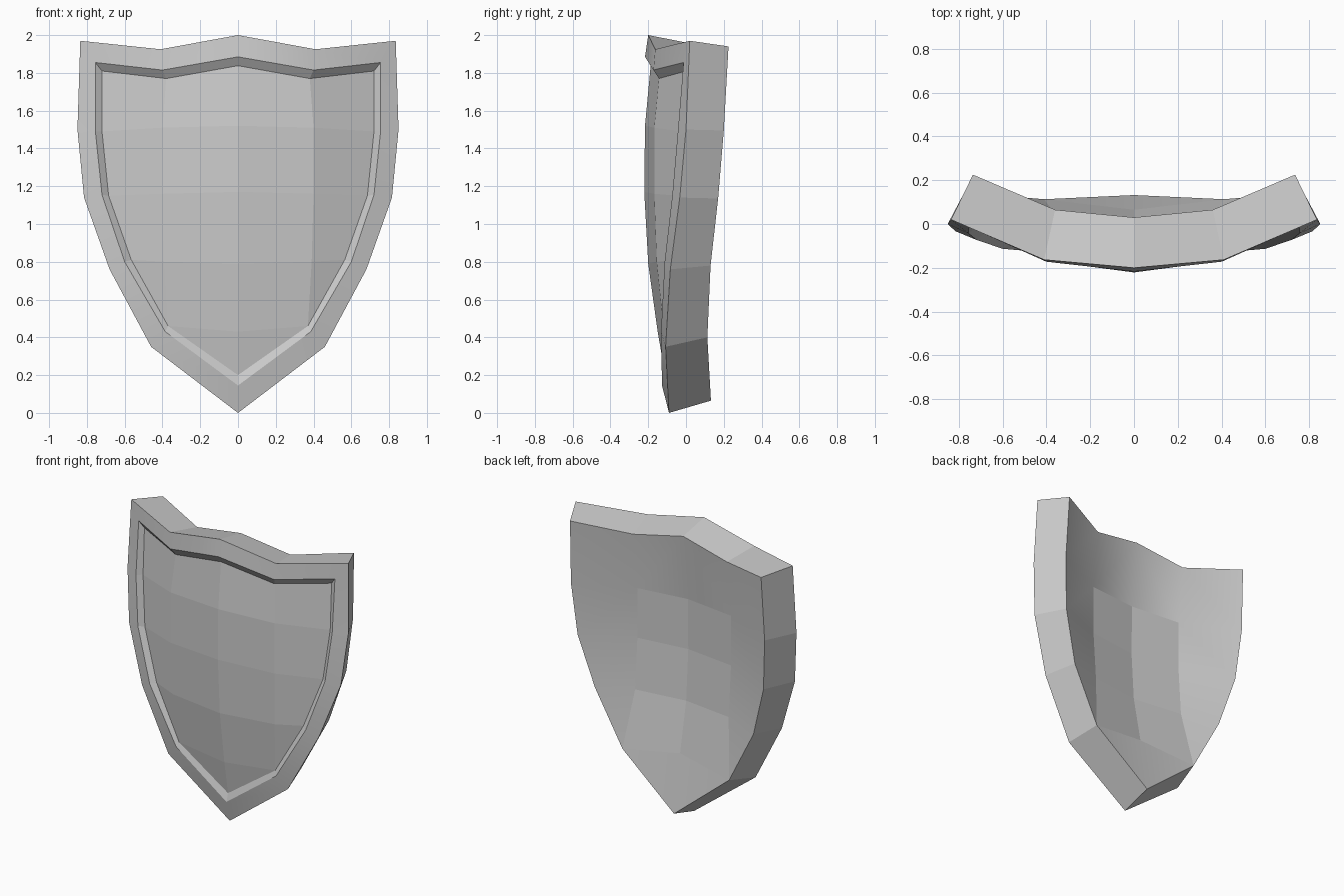
import bpy, bmesh

if "Cube" in bpy.data.objects:
    bpy.data.objects.remove(bpy.data.objects["Cube"])

# Half outlines, ordered: top centre, top dip, corner, four side points, tip
outer = [(0, -.20, 2.0), (.41, -.163, 1.925), (.835, .02, 1.97), (.85, 0, 1.5),
         (.815, -.033, 1.14), (.68, -.083, .76), (.46, -.108, .35), (0, -.09, 0)]
rim = [(0, -.217, 1.885), (.40, -.172, 1.815), (.755, -.013, 1.855), (.755, -.043, 1.49),
       (.72, -.072, 1.155), (.60, -.113, .80), (.385, -.132, .43), (0, -.127, .145)]
panel = [(0, -.187, 1.838), (.38, -.143, 1.77), (.72, 0, 1.81), (.72, -.015, 1.49),
         (.685, -.045, 1.15), (.565, -.088, .81), (.37, -.12, .46), (0, -.11, .20)]
back = [(0, .03, 1.955), (.36, .065, 1.887), (.735, .225, 1.94), (.745, .20, 1.495),
        (.715, .17, 1.135), (.61, .13, .78), (.41, .113, .40), (0, .132, .065)]

bm = bmesh.new()


def add(points):
    return [bm.verts.new(p) for p in points]


def strip(a, b, smooth=False):
    for i in range(len(a) - 1):
        bm.faces.new((a[i], a[i + 1], b[i + 1], b[i])).smooth = smooth


def fill(ring, centre, middle, smooth=False):
    """Bulged surface inside a half outline: centre and middle columns."""
    c = [ring[0]] + add(centre)
    m = [ring[1]] + add(middle) + [ring[6]]
    strip(c[:2], m[:2], smooth)
    strip(c[1:], m[1:])
    strip(m[:4], ring[2:6], smooth)
    bm.faces.new((m[3], ring[5], ring[6])).smooth = smooth
    bm.faces.new((c[4], ring[6], ring[7])).smooth = smooth


o, r, p, b = add(outer), add(rim), add(panel), add(back)
strip(o, r, True)   # raised border
strip(r, p)         # bevelled step
strip(o, b)         # thickness
fill(p, [(0, -.217, 1.52), (0, -.221, 1.17), (0, -.20, .79), (0, -.15, .43)],
     [(.40, -.168, 1.51), (.40, -.168, 1.16), (.39, -.155, .80)])
fill(b, [(0, -.02, 1.5), (0, -.025, 1.15), (0, -.002, .80), (0, .065, .46)],
     [(.36, .02, 1.495), (.36, .02, 1.15), (.36, .045, .80)], True)

# Mirror to the other half and weld the centre line
bmesh.ops.mirror(bm, geom=bm.verts[:] + bm.edges[:] + bm.faces[:],
                 axis='X', merge_dist=0.0005)
bmesh.ops.remove_doubles(bm, verts=bm.verts[:], dist=0.0005)
bmesh.ops.recalc_face_normals(bm, faces=bm.faces[:])

mesh = bpy.data.meshes.new("shield")
bm.to_mesh(mesh)
bm.free()
shield = bpy.data.objects.new("shield", mesh)
bpy.context.collection.objects.link(shield)
